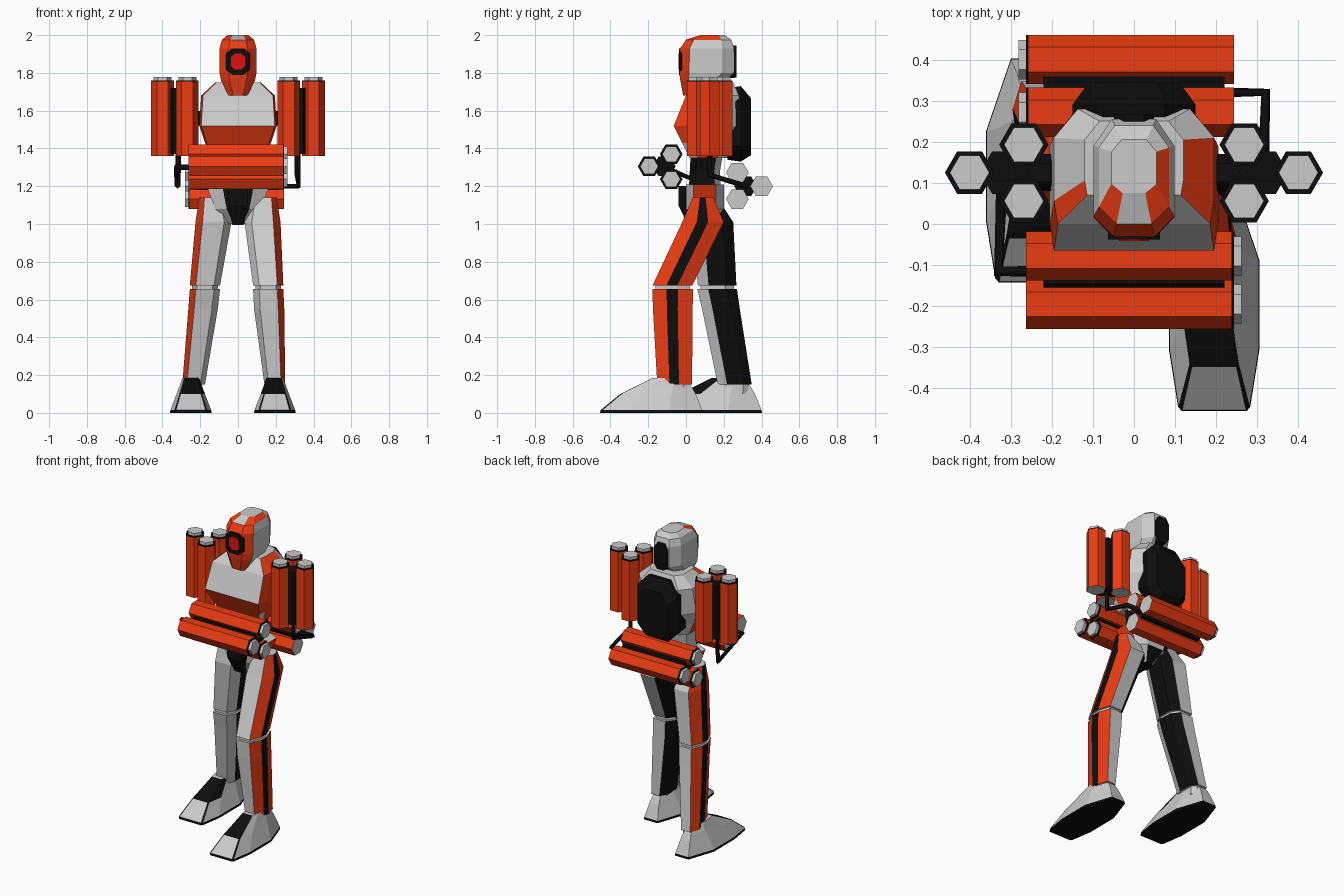
import bpy, bmesh, math

if "Cube" in bpy.data.objects:
    bpy.data.objects.remove(bpy.data.objects["Cube"])

COL = {'o': (0.84, 0.045, 0.006, 1), 'k': (0.004, 0.004, 0.004, 1),
       'g': (0.6, 0.6, 0.6, 1), 'r': (0.8, 0.005, 0.005, 1)}
NAMES = {'o': 'orange', 'k': 'black', 'g': 'grey', 'r': 'red'}
ORDER = 'okgr'
MATS = {}
for k in ORDER:
    MATS[k] = bpy.data.materials.new(NAMES[k])
    MATS[k].diffuse_color = COL[k]


def loft(name, prof, secs, rings, caps='gg', axis='z'):
    """Skin a profile through sections (t, c1, c2, s1, s2); one colour letter per side."""
    bm = bmesh.new()
    loops = []
    for t, c1, c2, s1, s2 in secs:
        loop = []
        for u, v in prof:
            a, b = c1 + u * s1, c2 + v * s2
            loop.append(bm.verts.new({'x': (t, a, b), 'y': (a, t, b), 'z': (a, b, t)}[axis]))
        loops.append(loop)
    n = len(prof)
    for r in range(len(secs) - 1):
        cols = rings[r] if len(rings[r]) > 1 else rings[r] * n
        for i in range(n):
            j = (i + 1) % n
            f = bm.faces.new((loops[r][i], loops[r][j], loops[r + 1][j], loops[r + 1][i]))
            f.material_index = ORDER.index(cols[i])
    for loop, c in ((loops[0], caps[0]), (loops[-1], caps[1])):
        bm.faces.new(loop).material_index = ORDER.index(c)
    bmesh.ops.recalc_face_normals(bm, faces=bm.faces)
    me = bpy.data.meshes.new(name)
    bm.to_mesh(me)
    bm.free()
    for k in ORDER:
        me.materials.append(MATS[k])
    ob = bpy.data.objects.new(name, me)
    bpy.context.collection.objects.link(ob)
    return ob


def tube(name, pts, r=0.015):
    cu = bpy.data.curves.new(name, 'CURVE')
    cu.dimensions = '3D'
    cu.bevel_depth, cu.bevel_resolution, cu.use_fill_caps = r, 0, True
    sp = cu.splines.new('POLY')
    sp.points.add(len(pts) - 1)
    for p, co in zip(sp.points, pts):
        p.co = (*co, 1)
    cu.materials.append(MATS['k'])
    bpy.context.collection.objects.link(bpy.data.objects.new(name, cu))


HEX = [(math.cos(math.radians(60 * i)), math.sin(math.radians(60 * i))) for i in range(6)]
SQ = [(-1, -1), (1, -1), (1, 1), (-1, 1)]
OCT = [(-.5, -1), (.5, -1), (1, -.6), (1, .6), (.5, 1), (-.5, 1), (-1, .6), (-1, -.6)]


def barrel(name, axis, a, b, t0, t1):
    d = math.copysign(1, t1 - t0)
    R, r = 0.06, 0.048
    loft(name, HEX, [(t0, a, b, R, R), (t1 - d * .006, a, b, R, R), (t1, a, b, R, R),
                     (t1, a, b, r, r), (t1 + d * .018, a, b, r, r)], 'okkg', 'gg', axis)


# Shoulder barrel clusters and their links
for s, side in ((1, 'right'), (-1, 'left')):
    for i, (x, y) in enumerate(((.40, .125), (.268, .193), (.268, .056))):
        barrel(f'{side}_shoulder_barrel_{i}', 'z', s * x, y, 1.36, 1.76)
    loft(f'{side}_shoulder_core', HEX, [(1.37, s * .315, .125, .06, .06), (1.72, s * .315, .125, .06, .06)], 'k', 'kk')
    loft(f'{side}_shoulder_rod', HEX, [(s * .15, .125, 1.56, .045, .045), (s * .3, .125, 1.56, .045, .045)], 'k', 'kk', 'x')

# Forearm barrel clusters, front and back
for i, (y, z) in enumerate(((-.195, 1.305), (-.078, 1.37), (-.078, 1.237))):
    barrel(f'front_barrel_{i}', 'x', y, z, -.263, .243)
for i, (y, z) in enumerate(((.40, 1.20), (.272, 1.272), (.272, 1.132))):
    barrel(f'back_barrel_{i}', 'x', y, z, .243, -.263)
loft('front_core', HEX, [(-.22, -.115, 1.305, .06, .06), (.22, -.115, 1.305, .06, .06)], 'k', 'kk', 'x')
loft('back_core', HEX, [(-.22, .315, 1.2, .06, .06), (.22, .315, 1.2, .06, .06)], 'k', 'kk', 'x')

# Thin arms
tube('right_arm', [(.315, .125, 1.38), (.315, .125, 1.26), (.32, .32, 1.2), (.2, .32, 1.2)])
tube('left_arm', [(-.315, .125, 1.38), (-.32, .125, 1.2), (-.33, -.115, 1.3), (-.2, -.115, 1.3)])

# Torso
TORSO = [(-.95, -1), (.95, -1), (1, -.6), (1, .5), (.7, 1), (-.7, 1), (-1, .5), (-1, -.6)]
loft('torso', TORSO, [(1.35, 0, .12, .14, .10), (1.43, 0, .105, .175, .125), (1.52, 0, .105, .205, .17),
                      (1.68, 0, .14, .195, .14), (1.75, 0, .16, .12, .09)],
     ['ogogggog', 'oooggggo', 'googgggo', 'googgggo'])
loft('back_pack', OCT, [(.22, 0, 1.53, .15, .19), (.29, 0, 1.53, .15, .20), (.345, 0, 1.515, .11, .15)],
     'kk', 'kk', 'y')
loft('abdomen', OCT, [(1.18, 0, .10, .12, .085), (1.28, 0, .10, .105, .08), (1.37, 0, .11, .12, .085)],
     ['kkkggggk', 'kkkggggk'])
loft('neck', OCT, [(1.72, 0, .13, .075, .07), (1.80, 0, .12, .06, .06)], 'g')

# Pelvis and front plate
loft('pelvis', OCT, [(1.0, 0, .09, .045, .05), (1.08, 0, .10, .12, .10), (1.21, 0, .10, .17, .10)],
     ['kgggkggg', 'kgoggkog'], 'kg')
loft('crotch_plate', SQ, [(.995, 0, .06, .03, .05), (1.1, 0, .03, .05, .07), (1.2, 0, .03, .055, .07)], 'kk', 'kk')

# Head
HEAD = [(-.5, -1), (.5, -1), (1, -.65), (1, .55), (.55, 1), (-.55, 1), (-1, .55), (-1, -.65)]
loft('head', HEAD, [(1.68, 0, .04, .05, .055), (1.76, 0, .09, .09, .12), (1.80, 0, .11, .098, .145),
                    (1.93, 0, .112, .098, .143), (1.975, 0, .12, .085, .12), (2.0, 0, .14, .055, .065)],
     ['oogggggo', 'oogggggo', 'oogggggo', 'oogggggo', 'googgggo'], 'og')
loft('back_head_panel', OCT, [(.20, 0, 1.86, .055, .09), (.268, 0, 1.86, .048, .085)], 'k', 'kk', 'y')
loft('eye_ring', OCT, [(-.02, 0, 1.86, .063, .07), (-.038, 0, 1.86, .063, .07)], 'k', 'kk', 'y')
loft('eye', OCT, [(-.03, 0, 1.86, .036, .042), (-.041, 0, 1.86, .036, .042)], 'r', 'rr', 'y')

# Legs and feet: outer side is +u, mirrored for the left
LEG = [(.6, -1), (1, -.3), (1, .25), (.65, 1), (-.45, 1), (-.95, .5), (-1, -.45), (-.6, -1)]
LEGC = 'okogkkgg'
FOOT = [(-.72, -1), (.72, -1), (.8, -.96), (1, -.45), (1, .35), (.45, 1), (-.45, 1), (-1, .35), (-1, -.45), (-.8, -.96)]
POSES = {
    'right': (1, [(1.14, .135, .09, .07, .055), (1.01, .13, .09, .095, .11), (.675, .16, -.072, .08, .105)],
              [(.655, .16, -.07, .08, .108), (.55, .165, -.07, .08, .105), (.15, .195, -.06, .055, .092)],
              .195, -.183),
    'left': (-1, [(1.14, -.135, .11, .07, .055), (1.01, -.13, .14, .095, .11), (.675, -.175, .165, .08, .102)],
             [(.655, -.175, .165, .08, .105), (.55, -.185, .185, .078, .1), (.15, -.235, .258, .06, .09)],
             -.25, .13),
}
for side, (s, thigh, shin, fx, fy) in POSES.items():
    flip = lambda secs: [(z, x, y, s * hx, hy) for z, x, y, hx, hy in secs]
    loft(f'{side}_thigh', LEG, flip(thigh), [LEGC, LEGC])
    loft(f'{side}_shin', LEG, flip(shin), [LEGC, LEGC])
    _, kx, ky, khx, khy = shin[0]
    loft(f'{side}_knee', LEG, flip([(.64, kx, ky, khx * .85, khy * .85), (.69, kx, ky, khx * .85, khy * .85)]), 'g')
    _, ax, ay, _, _ = shin[-1]
    loft(f'{side}_ankle', OCT, [(.10, ax, ay, .045, .07), (.18, ax, ay, .045, .075)], 'g')
    loft(f'{side}_foot', FOOT, flip([(0, fx, fy, .11, .272), (.014, fx, fy, .108, .27),
                                     (.10, fx, fy + .035, .075, .2), (.135, fx, fy + .06, .062, .155),
                                     (.185, fx, fy + .09, .045, .085)]),
         ['k', 'gkgggggggk', 'kkggggggkk', 'kkggggggkk'], 'kg')

for m in bpy.data.materials:
    if m.users and not m.is_grease_pencil:
        m.use_nodes = True
        m.node_tree.nodes["Principled BSDF"].inputs["Base Color"].default_value = m.diffuse_color
